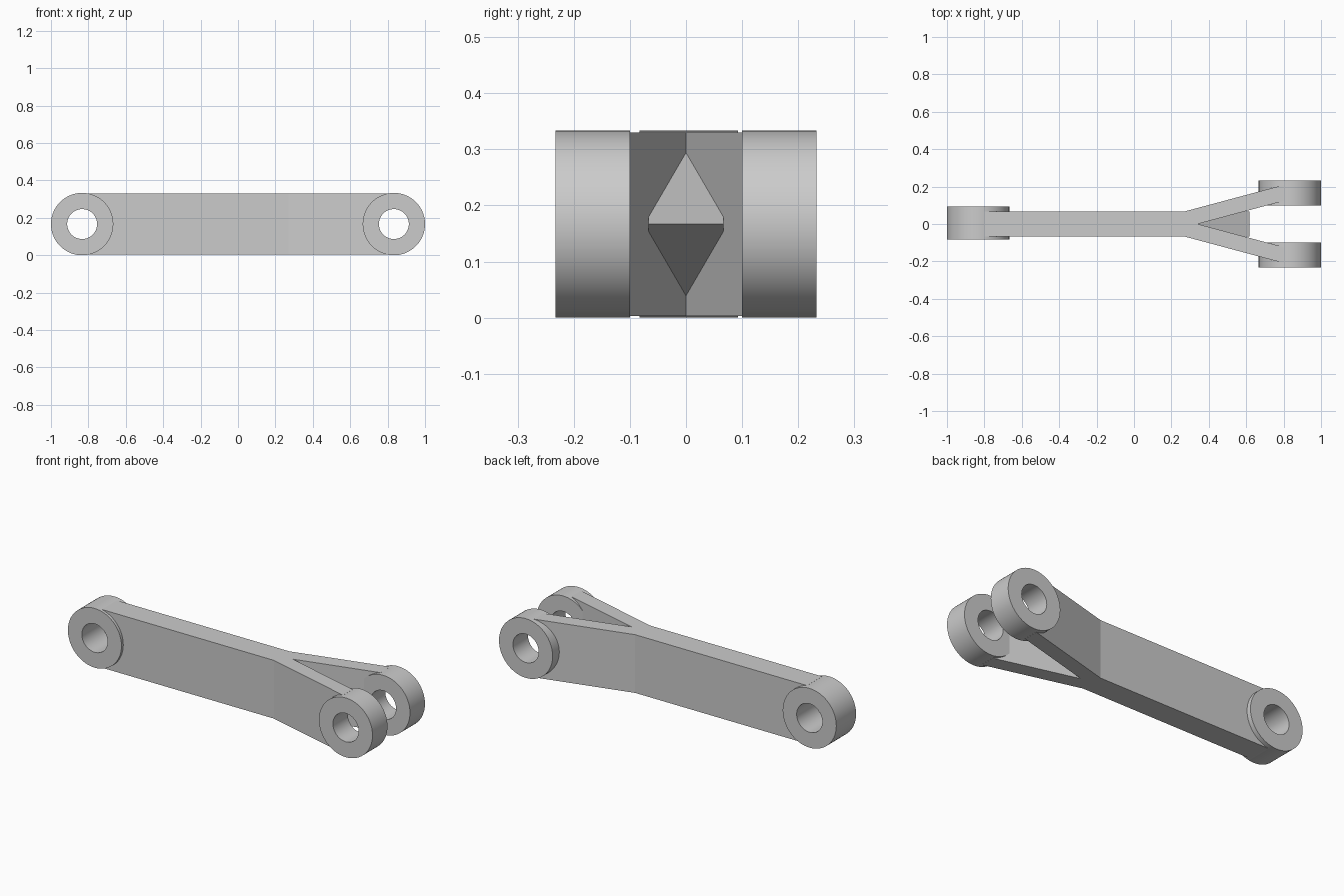
import bpy, bmesh, math
from mathutils import Matrix

cube = bpy.data.objects.get("Cube")
if cube:
    bpy.data.objects.remove(cube, do_unlink=True)

grey = bpy.data.materials.new("light_grey_metal")
grey.use_nodes = True
colour = (0.6, 0.6, 0.6, 1)
grey.diffuse_color = colour
grey.node_tree.nodes["Principled BSDF"].inputs["Base Color"].default_value = colour

R = 1 / 6             # eye radius, also its centre height
BORE = 0.08
EYE_X = 1 - R


def finish(name, bm):
    bmesh.ops.recalc_face_normals(bm, faces=bm.faces)
    mesh = bpy.data.meshes.new(name)
    bm.to_mesh(mesh)
    bm.free()
    mesh.materials.append(grey)
    ob = bpy.data.objects.new(name, mesh)
    bpy.context.collection.objects.link(ob)
    return ob


def prism(name, points, shift):
    """Extrude a closed outline along a vector."""
    bm = bmesh.new()
    face = bm.faces.new([bm.verts.new(p) for p in points])
    new = bmesh.ops.extrude_face_region(bm, geom=[face])["geom"]
    verts = [v for v in new if isinstance(v, bmesh.types.BMVert)]
    bmesh.ops.translate(bm, verts=verts, vec=shift)
    return finish(name, bm)


def eye(name, x, y0, y1):
    """Bored ring lying along y, spun from a rectangular section."""
    bm = bmesh.new()
    section = [(BORE, y0), (R, y0), (R, y1), (BORE, y1)]
    verts = [bm.verts.new((x + r, y, R)) for r, y in section]
    edges = [bm.edges.new((verts[i], verts[(i + 1) % 4])) for i in range(4)]
    bmesh.ops.spin(bm, geom=verts + edges, cent=(x, 0, R), axis=(0, 1, 0),
                   angle=math.tau, steps=72)
    bmesh.ops.remove_doubles(bm, verts=bm.verts, dist=1e-5)
    ob = finish(name, bm)
    bpy.ops.object.select_all(action="DESELECT")
    ob.select_set(True)
    bpy.context.view_layer.objects.active = ob
    bpy.ops.object.shade_smooth_by_angle(angle=math.radians(30))


# Eyes: one at the single end, two at the fork
eye("single_eye", -EYE_X, -0.083, 0.093)
eye("fork_eye_left", EYE_X, 0.1, 0.233)
eye("fork_eye_right", EYE_X, -0.233, -0.1)

# Forked arm: half outline in plan, mirrored across y = 0
slope = math.tan(math.radians(15))
end = 0.80
half = [(-end, 0.067), (0.27, 0.067), (end, 0.067 + slope * (end - 0.27)),
        (end, slope * (end - 0.34))]
outline = half + [(0.34, 0)] + [(x, -y) for x, y in reversed(half)]
arm = prism("forked_arm", [(x, y, 0.003) for x, y in outline], (0, 0, 2 * R - 0.006))

# Bore clearance through the arm ends, hidden inside the eyes
for side, x in (("single", -EYE_X), ("fork", EYE_X)):
    bm = bmesh.new()
    bmesh.ops.create_cone(bm, cap_ends=True, segments=48, radius1=BORE + 0.005,
                          radius2=BORE + 0.005, depth=0.8,
                          matrix=Matrix.Translation((x, 0, R)) @ Matrix.Rotation(math.pi / 2, 4, "X"))
    cutter = finish(side + "_bore_cutter", bm)
    mod = arm.modifiers.new(side + "_bore", "BOOLEAN")
    mod.operation = "DIFFERENCE"
    mod.object = cutter
    bpy.context.view_layer.objects.active = arm
    bpy.ops.object.modifier_apply(modifier=mod.name)
    bpy.data.objects.remove(cutter, do_unlink=True)

# Wedge web bracing the fork, tapering to a level edge
prism("fork_web", [(0.30, -0.067, R - 0.146), (0.617, -0.067, R), (0.30, -0.067, R + 0.146)],
      (0, 0.134, 0))
